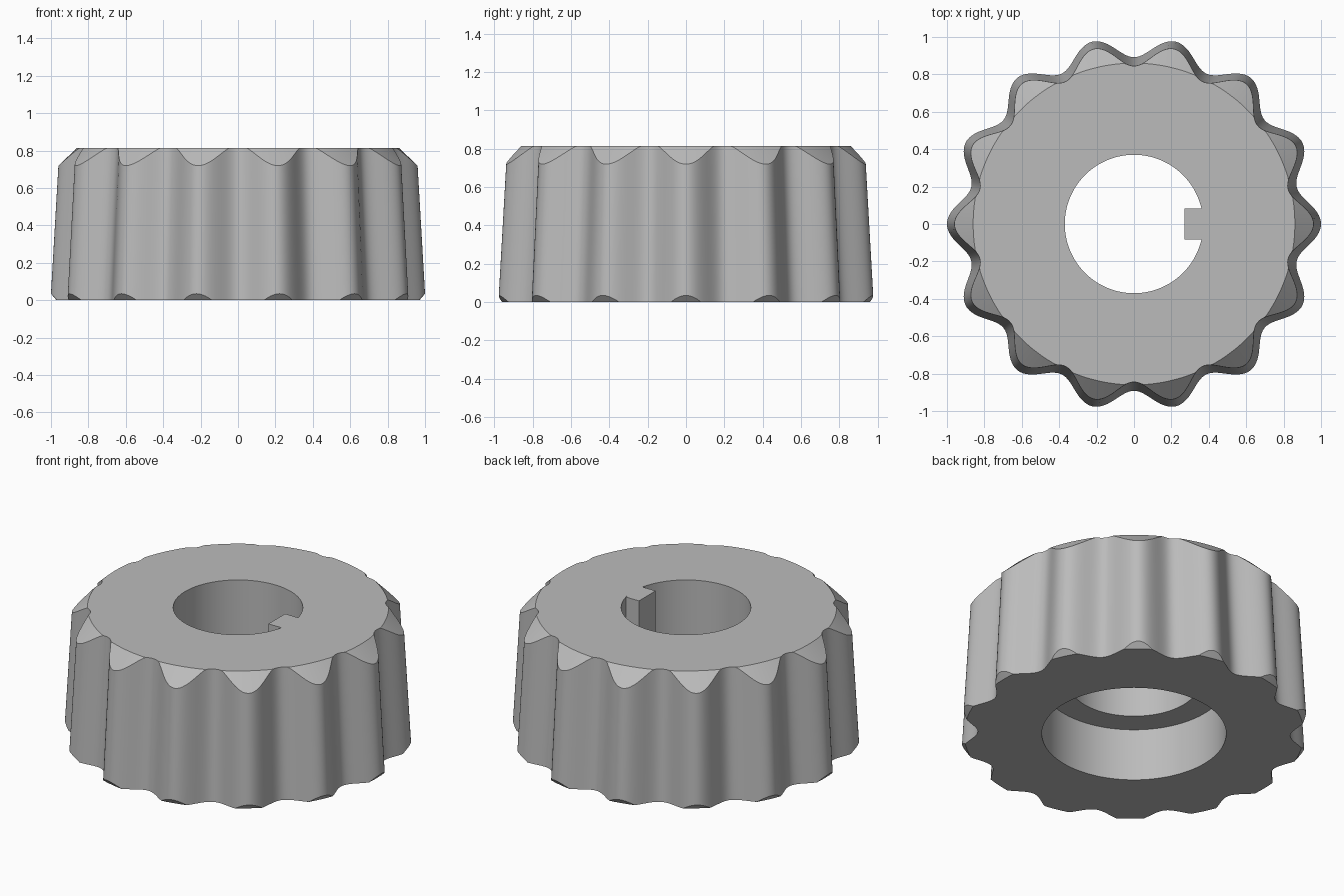
import bpy
import bmesh
from math import sin, cos, pi, sqrt, asin

cube = bpy.data.objects.get("Cube")
if cube:
    bpy.data.objects.remove(cube, do_unlink=True)

HEIGHT = 0.815
FLUTES, STEPS = 14, 28
TAPER = 0.058
BORE, RECESS, SHOULDER = 0.37, 0.526, 0.33
TOP_R, TOP_SLOPE = 0.86, 1.05
BASE_R, BASE_SLOPE = 0.97, 0.86

grey = bpy.data.materials.new("plain grey")
grey.use_nodes = True
colour = (0.5, 0.5, 0.5, 1)
grey.diffuse_color = colour
grey.node_tree.nodes["Principled BSDF"].inputs["Base Color"].default_value = colour


def finish(bm, name):
    bmesh.ops.remove_doubles(bm, verts=bm.verts, dist=0.0003)
    bmesh.ops.recalc_face_normals(bm, faces=bm.faces)
    mesh = bpy.data.meshes.new(name)
    bm.to_mesh(mesh)
    bm.free()
    obj = bpy.data.objects.new(name, mesh)
    bpy.context.collection.objects.link(obj)
    mesh.materials.append(grey)
    bpy.ops.object.select_all(action='DESELECT')
    obj.select_set(True)
    bpy.context.view_layer.objects.active = obj
    bpy.ops.object.shade_smooth_by_angle(angle=pi / 7)
    return obj


def section(angle):
    """Radius and height pairs around the wall's cross-section at one angle."""
    wave = 0.947 + 0.055 * cos(FLUTES * angle)
    low = max(0, (wave - BASE_R) / (BASE_SLOPE + TAPER))
    high = min(HEIGHT, (TOP_R + TOP_SLOPE * HEIGHT - wave) / (TOP_SLOPE - TAPER))
    return [(min(BASE_R, wave), 0), (wave - TAPER * low, low),
            (wave - TAPER * high, high),
            (min(TOP_R, wave - TAPER * HEIGHT), HEIGHT),
            (BORE, HEIGHT), (BORE, SHOULDER), (RECESS, SHOULDER), (RECESS, 0)]


# Fluted, tapered body with chamfered ends, bore and recessed underside
bm = bmesh.new()
count = FLUTES * STEPS
rings = []
for i in range(count):
    a = 2 * pi * i / count
    rings.append([bm.verts.new((r * cos(a), r * sin(a), z)) for r, z in section(a)])
for i, ring in enumerate(rings):
    following = rings[(i + 1) % count]
    for j in range(len(ring)):
        k = (j + 1) % len(ring)
        bm.faces.new((ring[j], following[j], following[k], ring[k]))
finish(bm, "fluted_body")

# Key projecting into the bore, its back following the bore wall
bm = bmesh.new()
half = 0.083
spread = asin(half / BORE)
outline = [(0.27, half), (0.27, -half)]
for i in range(9):
    a = spread * (i / 4 - 1)
    outline.append((BORE * cos(a), BORE * sin(a)))
face = bm.faces.new([bm.verts.new((x, y, SHOULDER)) for x, y in outline])
raised = bmesh.ops.extrude_face_region(bm, geom=[face], use_keep_orig=True)
top = [v for v in raised["geom"] if isinstance(v, bmesh.types.BMVert)]
bmesh.ops.translate(bm, verts=top, vec=(0, 0, HEIGHT - SHOULDER))
finish(bm, "bore_key")
